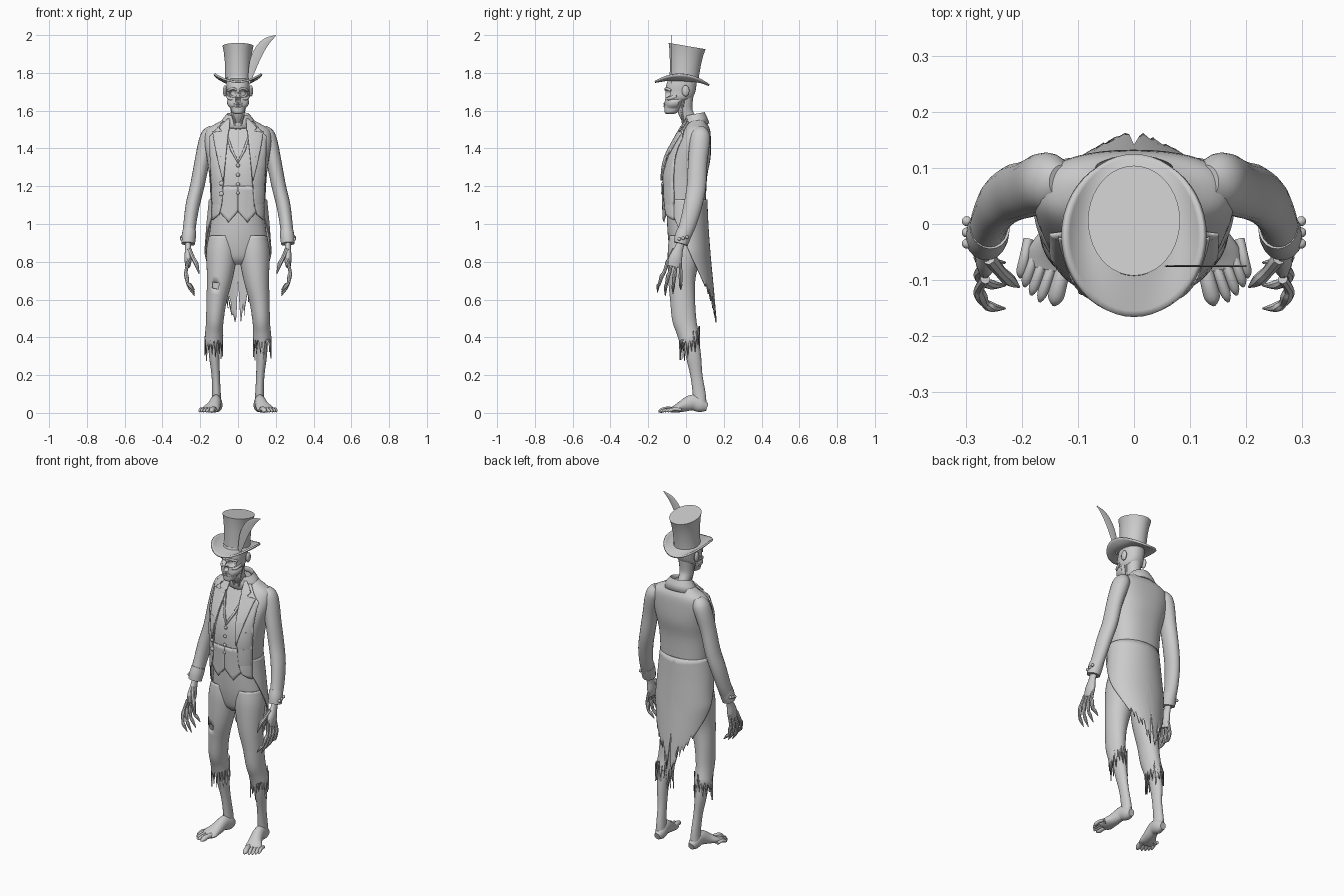
import bpy, bmesh, math, random
from mathutils import Vector

random.seed(4)
if "Cube" in bpy.data.objects:
    bpy.data.objects.remove(bpy.data.objects["Cube"])

GREY = (0.6, 0.6, 0.6, 1)
mat = bpy.data.materials.new("plain grey")
mat.use_nodes = True
mat.diffuse_color = GREY
mat.node_tree.nodes["Principled BSDF"].inputs["Base Color"].default_value = GREY
parts = []


def finish(name, bm, thick=0):
    bmesh.ops.recalc_face_normals(bm, faces=bm.faces)
    me = bpy.data.meshes.new(name)
    bm.to_mesh(me)
    bm.free()
    me.materials.append(mat)
    ob = bpy.data.objects.new(name, me)
    bpy.context.collection.objects.link(ob)
    if thick:
        mod = ob.modifiers.new("cloth", "SOLIDIFY")
        mod.thickness, mod.offset = thick, 0
    parts.append(ob)
    return ob


def shell(name, rows, closed=True, caps=True, thick=0, skip=None):
    """Skin a grid of points, optionally leaving out faces by a rule."""
    bm = bmesh.new()
    vs = [[bm.verts.new(p) for p in r] for r in rows]
    n = len(rows[0])
    for a, b in zip(vs, vs[1:]):
        for j in range(n if closed else n - 1):
            k = (j + 1) % n
            quad = (a[j], a[k], b[k], b[j])
            c = sum((v.co for v in quad), Vector()) / 4
            if not (skip and skip(c)):
                bm.faces.new(quad)
    if closed and caps:
        bm.faces.new(vs[0])
        bm.faces.new(vs[-1])
    return finish(name, bm, thick)


def smooth(pts, k=4):
    """Catmull-Rom through tuples of numbers."""
    out = []
    for i in range(len(pts) - 1):
        a, b, c, d = pts[max(i - 1, 0)], pts[i], pts[i + 1], pts[min(i + 2, len(pts) - 1)]
        for s in range(k):
            t = s / k
            out.append(tuple(q + 0.5 * t * (r - p + t * (2 * p - 5 * q + 4 * r - w + t * (3 * (q - r) + w - p)))
                             for p, q, r, w in zip(a, b, c, d)))
    return out + [tuple(pts[-1])]


def spow(v, e):
    return math.copysign(abs(v) ** e, v)


def rings(sections, n=32, p=2, slope=0):
    """Level rings from (z, centre y, half width, half depth)."""
    rows = []
    for z, cy, rx, ry in sections:
        row = []
        for j in range(n):
            a = 2 * math.pi * j / n
            y = cy - ry * spow(math.cos(a), 2 / p)
            row.append(Vector((rx * spow(math.sin(a), 2 / p), y, z + slope * y)))
        rows.append(row)
    return rows


def tube_rows(pts, side=1, n=14, k=4):
    """Rings along a path of (x, y, z, half width, half depth)."""
    pts = smooth(pts, k)
    rows = []
    for i, (x, y, z, a, b) in enumerate(pts):
        t = (Vector(pts[min(i + 1, len(pts) - 1)][:3]) - Vector(pts[max(i - 1, 0)][:3])).normalized()
        u = Vector((1, 0, 0))
        u = (u - t * u.dot(t)).normalized()
        v = t.cross(u)
        ring = []
        for j in range(n):
            g = 2 * math.pi * j / n
            q = Vector((x, y, z)) + u * a * math.cos(g) + v * b * math.sin(g)
            ring.append(Vector((q.x * side, q.y, q.z)))
        rows.append(ring)
    return rows


def tube(name, pts, side=1, n=14, k=4):
    return shell(name, tube_rows(pts, side, n, k))


def ball(name, loc, size):
    bm = bmesh.new()
    bmesh.ops.create_uvsphere(bm, u_segments=12, v_segments=8, radius=1)
    for v in bm.verts:
        v.co = Vector(loc) + Vector([c * s for c, s in zip(v.co, size)])
    return finish(name, bm)


# Torso: waistcoat front and coat back
TP = 2.4
TORSO = smooth([(1.06, -.007, .145, .11), (1.12, -.007, .145, .112), (1.25, -.004, .152, .116),
                (1.35, .015, .165, .115), (1.44, .04, .178, .092), (1.5, .055, .165, .072),
                (1.535, .058, .11, .052), (1.56, .06, .065, .042)])
shell("torso", rings(TORSO, 48, TP))


def chest_y(x, z):
    z = min(max(z, TORSO[0][0]), TORSO[-1][0])
    for a, b in zip(TORSO, TORSO[1:]):
        if z <= b[0]:
            f = (z - a[0]) / (b[0] - a[0])
            cy, rx, ry = [q + (r - q) * f for q, r in zip(a[1:], b[1:])]
            return cy - ry * (1 - min(abs(x / rx), .97) ** TP) ** (1 / TP)


def panel(name, stations, off, side=1, thick=.008):
    """Cloth piece laid on the chest, from (x0, z0, x1, z1) cuts."""
    rows = []
    for a, b in zip(stations, stations[1:]):
        for s in range(5):
            x0, z0, x1, z1 = [p + (q - p) * s / 4 for p, q in zip(a, b)]
            row = []
            for m in range(9):
                x, z = x0 + (x1 - x0) * m / 8, z0 + (z1 - z0) * m / 8
                row.append((x * side, chest_y(x, z) - off, z))
            rows.append(row)
    shell(name, rows, closed=False, thick=thick)


for side, tag in ((1, "left"), (-1, "right")):
    panel(tag + "_coat_front", [(.05, 1.54, .08, 1.54), (.055, 1.46, .15, 1.46), (.07, 1.3, .145, 1.3),
                                (.078, 1.2, .14, 1.2), (.085, 1.1, .137, 1.1), (.1, 1.05, .137, 1.02)], .009, side)
    panel(tag + "_lapel", [(.042, 1.555, .055, 1.555), (.046, 1.5, .1, 1.51), (.05, 1.49, .085, 1.49),
                           (.052, 1.47, .135, 1.485), (.065, 1.35, .112, 1.36), (.076, 1.23, .08, 1.23)], .02, side)
    panel(tag + "_waistcoat_point", [(0, 1.2, 0, 1.065), (.05, 1.2, .05, 1.01), (.12, 1.2, .12, 1.09)], .004, side)
    panel(tag + "_waistcoat_edge", [(.055, 1.48, .066, 1.48), (.03, 1.4, .04, 1.39), (0, 1.335, 0, 1.32)], .004, side)
for z in (1.31, 1.26, 1.21, 1.165):
    ball("waistcoat_button", (0, chest_y(0, z) - .005, z), (.01, .007, .01))
for z in (1.215, 1.16):
    ball("coat_button", (-.088, chest_y(.088, z) - .014, z), (.012, .007, .012))
shell("collar", rings([(1.51, .05, .1, .07), (1.545, .05, .078, .058), (1.57, .047, .06, .052),
                       (1.55, .045, .05, .045)], 32, 2, .18), caps=False, thick=.008)

# Coat skirt: cut away in front, torn and split at the back
SKIRT = [(1.14, -.006, .15, .115), (1.0, 0, .164, .115), (.85, .01, .175, .115), (.65, .02, .15, .125), (.42, .03, .1, .135)]


def skirt_point(d, z):
    for a, b in zip(SKIRT, SKIRT[1:]):
        if z >= b[0] or b is SKIRT[-1]:
            f = (a[0] - z) / (a[0] - b[0])
            cy, rx, ry = [p + (q - p) * f for p, q in zip(a[1:], b[1:])]
            return Vector((rx * math.sin(d), cy + ry * math.cos(d), z))


columns = []
for c in range(-32, 33):
    deg = abs(c) * 4
    hem = .44 + .38 * deg / 80 if deg < 80 else .82 + .25 * (deg - 80) / 48
    if c == 0:
        hem = .72
    elif deg < 50 and c % 2:
        hem += random.uniform(.02, .1)
    columns.append([skirt_point(math.radians(c * 4), 1.13 + (hem - 1.13) * r / 18) for r in range(19)])
shell("coat_skirt", columns, closed=False, thick=.007,
      skip=lambda c: (abs(c.x) - .05) ** 2 + (c.z - .585) ** 2 < .018 ** 2)

# Arms, cuffs and bony hands
for side, tag in ((1, "left"), (-1, "right")):
    tube(tag + "_sleeve", [(.13, .075, 1.505, .025, .03), (.148, .075, 1.475, .043, .05), (.165, .072, 1.43, .045, .054),
                           (.19, .062, 1.33, .04, .051), (.216, .055, 1.2, .038, .051), (.24, .037, 1.1, .037, .049),
                           (.255, .01, 1.0, .034, .044), (.262, -.02, .92, .034, .038)], side, 20)
    tube(tag + "_cuff", [(.257, -.005, .965, .036, .042), (.261, -.018, .93, .038, .042),
                         (.264, -.028, .895, .036, .038)], side, 20)
    for y, z in ((-.035, .92), (-.015, .925), (.005, .93)):
        ball("cuff_button", (.298 * side, y, z), (.009, .009, .009))
    tube(tag + "_palm", [(.263, -.02, .92, .016, .022), (.264, -.038, .87, .016, .024), (.264, -.055, .82, .02, .036),
                         (.266, -.065, .775, .013, .036)], side)
    for i in range(4):
        y, spread = -.098 + .023 * i, .05 - .017 * i
        reach = .02 * abs(i - 1.2)
        tube(tag + "_finger", [(.265, y, .8, .009, .009), (.276, y - spread * .35, .745, .009, .009),
                               (.273, y - spread * .6, .725, .012, .011), (.266, y - spread * .85, .685, .008, .008),
                               (.254, y - spread, .66 + reach / 2, .01, .009),
                               (.23, y - spread * 1.05, .615 + reach, .002, .002)], side, 8, 3)
    tube(tag + "_thumb", [(.258, -.06, .865, .012, .014), (.238, -.085, .82, .011, .011), (.222, -.1, .79, .012, .011),
                          (.205, -.112, .735, .002, .002)], side, 8)

# Trousers with torn hems, bare shins and feet
shell("trouser_hips", rings(smooth([(1.12, -.007, .13, .095), (1.0, 0, .145, .1), (.9, 0, .152, .092),
                                    (.82, .0, .12, .075), (.785, 0, .06, .045)]), 36))
for side, tag in ((1, "left"), (-1, "right")):
    rows = tube_rows([(.082, 0, .93, .07, .085), (.086, -.008, .85, .079, .086), (.096, -.022, .72, .066, .07),
                      (.113, -.018, .6, .051, .063), (.122, -.01, .5, .044, .061), (.126, .005, .44, .043, .055),
                      (.128, .02, .39, .047, .054)], side, 32)
    for j, v in enumerate(rows[-1]):
        v.z += random.uniform(-.11, -.03) if j % 2 else random.uniform(.0, .06)
    torn = (lambda c: (c.x + .115) ** 2 + (c.z - .685) ** 2 < .022 ** 2 and c.y < -.04) if side < 0 else None
    shell(tag + "_trouser_leg", rows, caps=False, thick=.006, skip=torn)
    tube(tag + "_shin", [(.1, -.02, .75, .04, .045), (.12, -.01, .55, .034, .045), (.125, .022, .4, .033, .043),
                         (.125, .04, .3, .028, .04), (.118, .055, .2, .022, .032), (.114, .07, .1, .023, .034),
                         (.114, .075, .04, .027, .034)], side, 16)
    tube(tag + "_foot", [(.112, .112, .03, .018, .02), (.112, .08, .04, .03, .038), (.117, .035, .055, .03, .042),
                         (.128, -.015, .037, .036, .032), (.143, -.055, .021, .046, .02),
                         (.149, -.08, .015, .042, .013)], side, 18)
    for i in range(5):
        tip = ((.143, -.145), (.168, -.138), (.183, -.126), (.195, -.111), (.203, -.095))[i]
        base = (.12 + .017 * i, -.055 + .007 * i)
        r = .014 if i == 0 else .009
        mid = [(p + q) / 2 for p, q in zip(base, tip)]
        tube(tag + "_toe", [(*base, .016, r, r), (*mid, .02, r, r), (*[m + (t - m) * .7 for m, t in zip(mid, tip)], .012, r, r * .9),
                            (*tip, .005, .003, .003)], side, 10)

# Skull-like head with sunken eyes, nose and cheeks
head = rings(smooth([(1.582, -.085, .014, .018), (1.59, -.08, .03, .033), (1.612, -.07, .038, .045),
                     (1.64, -.058, .045, .057), (1.67, -.038, .058, .072), (1.7, -.03, .06, .079),
                     (1.735, -.025, .062, .08), (1.78, -.015, .06, .073)], 6), 56, 2.2)
for x, y, z, r, push in ((.027, -.1, 1.692, .021, .034), (0, -.115, 1.658, .013, .022), (.05, -.075, 1.635, .025, -.014)):
    for row in head:
        for v in row:
            w = 1 - ((abs(v.x) - x) ** 2 + (v.z - z) ** 2) / r ** 2
            if w > 0 and v.y < -.035:
                if push > 0:
                    v.y += push * min(1, 1.6 * w)
                else:
                    v.x += math.copysign(push * w, v.x)
shell("skull", head)
for i in range(-3, 4):
    for z in (1.637, 1.624):
        ball("tooth", (.0095 * i, -.112 + .0016 * i * i, z), (.0055, .007, .008))
for side, tag in ((1, "left"), (-1, "right")):
    ball(tag + "_ear", (.069 * side, -.002, 1.705), (.011, .02, .03))
    tube(tag + "_cheekbone", [(.018, -.1, 1.664, .005, .006), (.045, -.088, 1.664, .009, .009),
                              (.059, -.05, 1.678, .005, .009)], side, 10)
    tube(tag + "_brow", [(.006, -.108, 1.71, .005, .006), (.028, -.104, 1.717, .007, .007),
                         (.052, -.08, 1.706, .005, .007)], side, 10)
    tube(tag + "_neck_tendon", [(.045, -.015, 1.66, .008, .008), (.028, -.02, 1.59, .008, .008),
                                (.01, -.012, 1.5, .006, .006)], side, 8)
tube("neck", [(0, .045, 1.48, .034, .04), (0, .025, 1.54, .032, .038), (0, -.005, 1.6, .037, .04),
              (0, -.005, 1.68, .045, .045)], 1, 18)

# Top hat with curled brim and feather
shell("hat_crown", rings([(1.765, -.01, .07, .077), (1.79, -.009, .069, .077), (1.86, -.003, .07, .083),
                          (1.91, .002, .075, .09), (1.943, .006, .082, .098)], 40, 2, -.17))
brim = []
for i in range(9):
    f = i / 8
    ring = rings([(1.762 - .02 * f, -.008 - .013 * f, .06 + .066 * f, .07 + .074 * f)], 48, 2, -.06)[0]
    for v in ring:
        side_amount = min(1, abs(v.x) / (.06 + .066 * f))
        v.z += .05 * f ** 2 * side_amount ** 2
    brim.append(ring)
shell("hat_brim", brim, caps=False, thick=.01)
tube("feather", [(.06, -.075, 1.745, .004, .002), (.07, -.075, 1.8, .016, .002), (.09, -.075, 1.87, .025, .002),
                 (.12, -.075, 1.93, .025, .002), (.155, -.075, 1.97, .018, .002), (.2, -.075, 1.998, .002, .002)], 1, 8, 6)

for ob in bpy.context.selected_objects:
    ob.select_set(False)
for ob in parts:
    ob.select_set(True)
bpy.context.view_layer.objects.active = parts[0]
bpy.ops.object.shade_smooth_by_angle(angle=math.radians(40))
